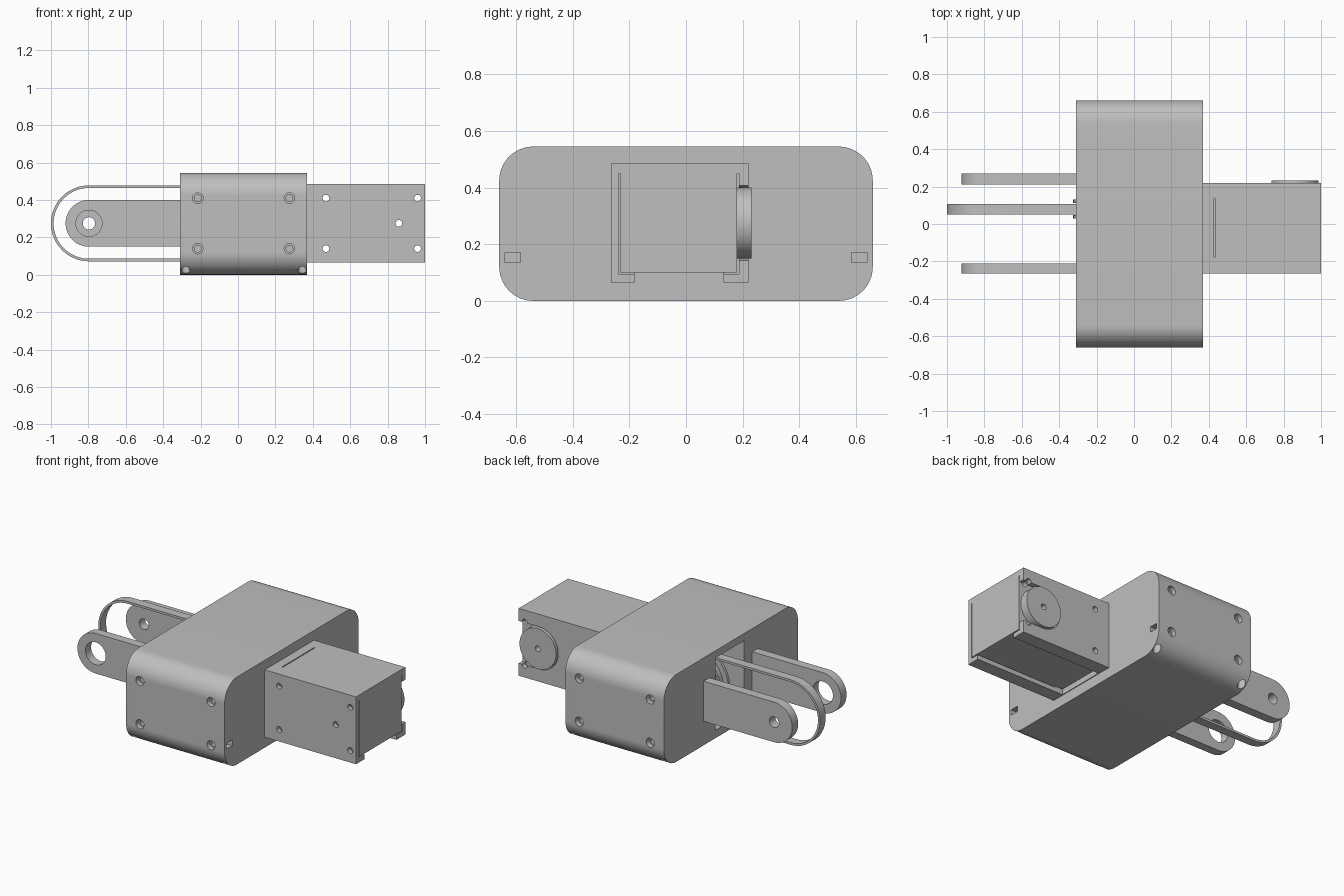
import bpy, bmesh, math
from mathutils import Vector

cube = bpy.data.objects.get("Cube")
if cube:
    bpy.data.objects.remove(cube, do_unlink=True)

grey = bpy.data.materials.new("plain grey")
grey.use_nodes = True
grey.diffuse_color = (0.52, 0.52, 0.52, 1)
grey.node_tree.nodes["Principled BSDF"].inputs["Base Color"].default_value = grey.diffuse_color


def rounded(u0, u1, v0, v1, r, n=16):
    """Rounded rectangle profile; a full radius gives a capsule."""
    pts = []
    corners = [(u1 - r, v1 - r), (u0 + r, v1 - r), (u0 + r, v0 + r), (u1 - r, v0 + r)]
    for q, (cu, cv) in enumerate(corners):
        for i in range(n + 1):
            a = (q + i / n) * math.pi / 2
            p = (cu + r * math.cos(a), cv + r * math.sin(a))
            if not pts or math.dist(p, pts[-1]) > 1e-5:
                pts.append(p)
    if math.dist(pts[0], pts[-1]) < 1e-5:
        pts.pop()
    return pts


def circle(u, v, r, n=32):
    return [(u + r * math.cos(2 * math.pi * i / n), v + r * math.sin(2 * math.pi * i / n))
            for i in range(n)]


def rect(u0, u1, v0, v1):
    return [(u0, v0), (u1, v0), (u1, v1), (u0, v1)]


def prism(name, profile, axis, lo, hi):
    """Extrude a profile along an axis from lo to hi."""
    place = {"x": lambda u, v, d: (d, u, v),
             "y": lambda u, v, d: (u, d, v),
             "z": lambda u, v, d: (u, v, d)}[axis]
    bm = bmesh.new()
    face = bm.faces.new([bm.verts.new(place(u, v, lo)) for u, v in profile])
    out = bmesh.ops.extrude_face_region(bm, geom=[face])
    moved = [g for g in out["geom"] if isinstance(g, bmesh.types.BMVert)]
    bmesh.ops.translate(bm, verts=moved, vec=Vector(place(0, 0, hi - lo)))
    bmesh.ops.recalc_face_normals(bm, faces=bm.faces)
    mesh = bpy.data.meshes.new(name)
    bm.to_mesh(mesh)
    bm.free()
    mesh.materials.append(grey)
    obj = bpy.data.objects.new(name, mesh)
    bpy.context.collection.objects.link(obj)
    return obj


def select(obj):
    bpy.ops.object.select_all(action="DESELECT")
    obj.select_set(True)
    bpy.context.view_layer.objects.active = obj


def cut(obj, *shape):
    """Subtract a prism from a part and discard the cutter."""
    cutter = prism("cutter", *shape)
    cutter.hide_render = True
    mod = obj.modifiers.new("cut", "BOOLEAN")
    mod.operation, mod.solver, mod.object = "DIFFERENCE", "EXACT", cutter
    select(obj)
    bpy.ops.object.modifier_apply(modifier=mod.name)
    bpy.data.objects.remove(cutter, do_unlink=True)


MID = 0.275          # height of the shared axles
ROWS = (0.14, 0.41)  # heights of the screw rows

# Main housing with the pulley opening
housing = prism("housing", rounded(-0.66, 0.66, 0, 0.545, 0.12), "x", -0.31, 0.37)
cut(housing, rect(-0.13, 0.15, 0.05, 0.5), "x", -0.4, 0.13)
for side in (-1, 1):
    # Counterbored screw holes
    for x in (-0.215, 0.275):
        for z in ROWS:
            for r, depth in ((0.028, 0.03), (0.018, 0.12)):
                cut(housing, circle(x, z, r, 24), "y", *sorted((side * 0.7, side * (0.66 - depth))))
    # Bottom screw holes and nut slots
    for x in (-0.28, 0.343):
        cut(housing, circle(x, side * 0.61, 0.023, 24), "z", -0.1, 0.13)
    y0, y1 = sorted((side * 0.585, side * 0.64))
    cut(housing, rect(y0, y1, 0.135, 0.17), "x", 0.31, 0.4)

# Motor box: open channel below, thin gaps around the motor
box = prism("motor_box", rect(-0.265, 0.22, 0.065, 0.485), "x", 0.36, 1.0)
cut(box, rect(-0.182, 0.133, 0, 0.1), "x", 0.375, 1.1)
cut(box, rect(-0.238, 0.187, 0.094, 0.1), "x", 0.43, 1.1)
for y in (-0.238, 0.181):
    cut(box, rect(y, y + 0.006, 0.097, 0.45), "x", 0.43, 1.1)
cut(box, rect(0.427, 0.433, -0.18, 0.14), "z", 0.44, 0.6)
cut(box, rounded(0.728, 1.3, MID - 0.132, MID + 0.132, 0.131), "y", 0.185, 0.3)
for x in (0.47, 0.96):
    for z in ROWS:
        cut(box, circle(x, z, 0.018, 24), "y", -0.4, 0.4)
cut(box, circle(0.86, MID, 0.018, 24), "y", -0.4, 0.4)

# Output disc of the motor
disc = prism("output_disc", circle(0.86, MID, 0.126, 64), "y", 0.18, 0.232)
cut(disc, circle(0.86, MID, 0.018, 24), "y", 0.1, 0.3)

# Two arms with axle holes
arms = []
for name, y0, y1, r in (("front_arm", -0.265, -0.21, 0.07), ("rear_arm", 0.212, 0.27, 0.033)):
    arm = prism(name, rounded(-0.922, -0.1, MID - 0.125, MID + 0.125, 0.125), "y", y0, y1)
    cut(arm, circle(-0.797, MID, r), "y", y0 - 0.1, y1 + 0.1)
    arms.append(arm)

# Drive belt loop
R = 0.203
belt = prism("belt", rounded(-1.0, 0.098, MID - R, MID + R, R), "y", 0.052, 0.108)
r = R - 0.014
cut(belt, rounded(-0.986, 0.084, MID - r, MID + r, r), "y", 0, 0.2)

# Flanged pulley inside the housing
pulley = [prism("pulley_hub", circle(-0.105, MID, 0.186, 64), "y", 0.04, 0.12)]
for name, y in (("pulley_front_flange", 0.03), ("pulley_rear_flange", 0.113)):
    pulley.append(prism(name, circle(-0.105, MID, 0.22, 64), "y", y, y + 0.017))

for obj in [housing, box, disc, belt] + arms + pulley:
    select(obj)
    bpy.ops.object.shade_smooth_by_angle(angle=math.radians(30))
